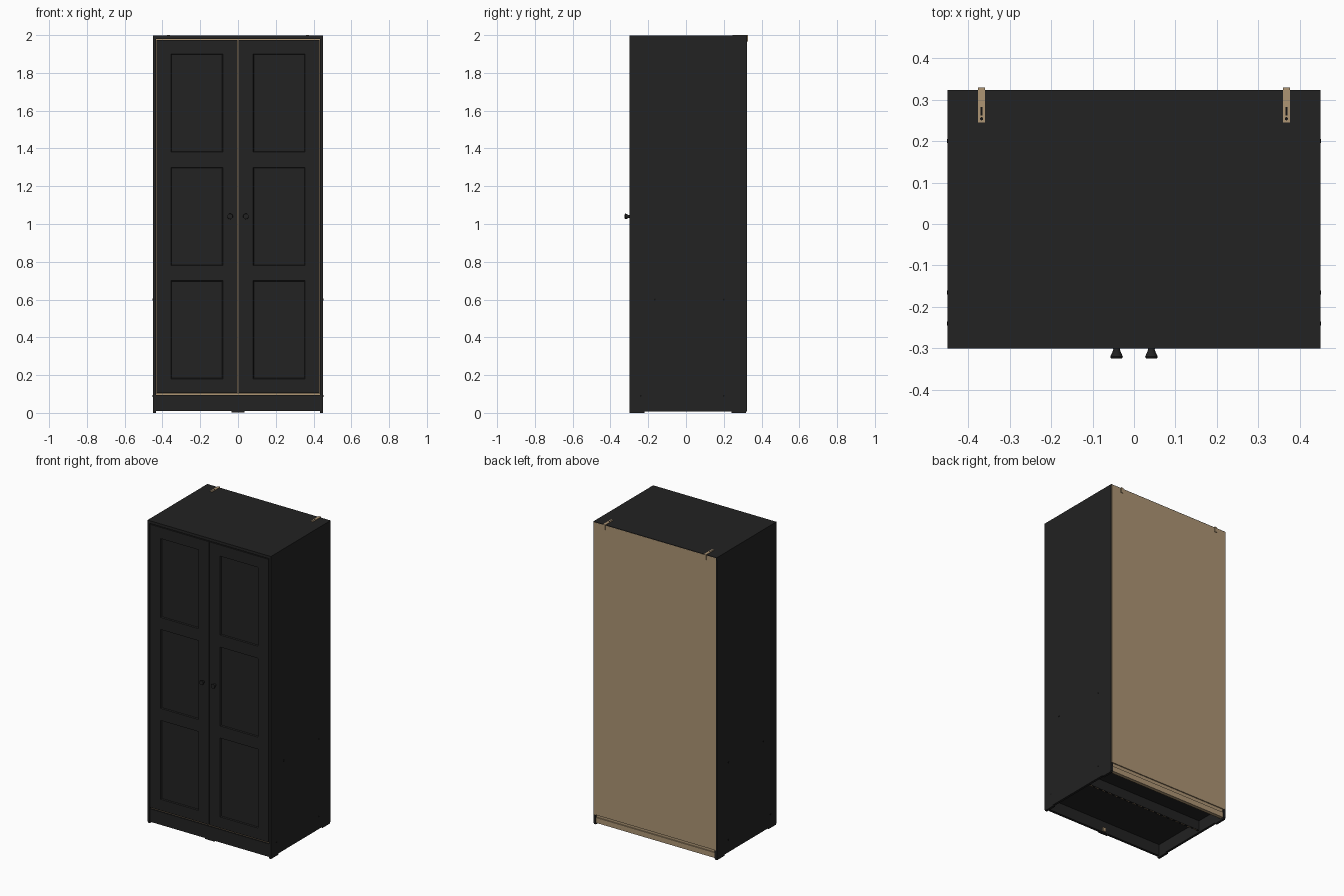
import bpy, bmesh, math
from mathutils import Matrix

cube = bpy.data.objects.get("Cube")
if cube:
    bpy.data.objects.remove(cube, do_unlink=True)


def material(name, rgb):
    m = bpy.data.materials.new(name)
    m.use_nodes = True
    color = (*rgb, 1)
    m.diffuse_color = color
    m.node_tree.nodes["Principled BSDF"].inputs["Base Color"].default_value = color
    return m


BLACK = material("black_brown", (0.016, 0.016, 0.016))
TAN = material("raw_board_tan", (0.42, 0.30, 0.175))
DARK = material("dark_metal", (0.006, 0.006, 0.006))


def finish(name, bm, *mats):
    mesh = bpy.data.meshes.new(name)
    bm.to_mesh(mesh)
    bm.free()
    for m in mats:
        mesh.materials.append(m)
    ob = bpy.data.objects.new(name, mesh)
    bpy.context.collection.objects.link(ob)
    return ob


def box(name, x, y, z, *mats, second=None):
    """Box from ranges; 'second' picks faces by normal for the second material."""
    bm = bmesh.new()
    bmesh.ops.create_cube(bm, size=1)
    for v in bm.verts:
        v.co = [r[0] + (c + 0.5) * (r[1] - r[0]) for c, r in zip(v.co, (x, y, z))]
    bm.normal_update()
    if second:
        for f in bm.faces:
            f.material_index = int(second(f.normal))
    return finish(name, bm, *mats)


def lathe(name, profile, matrix, mat, steps=24):
    """Spin (radius, height) points around the local z axis."""
    bm = bmesh.new()
    verts = [bm.verts.new((r, 0, h)) for r, h in profile]
    edges = [bm.edges.new(p) for p in zip(verts, verts[1:])]
    bmesh.ops.spin(bm, geom=verts + edges, cent=(0, 0, 0), axis=(0, 0, 1),
                   angle=math.tau, steps=steps)
    bmesh.ops.remove_doubles(bm, verts=bm.verts, dist=1e-5)
    bmesh.ops.recalc_face_normals(bm, faces=bm.faces)
    bm.transform(matrix)
    ob = finish(name, bm, mat)
    bpy.ops.object.select_all(action='DESELECT')
    ob.select_set(True)
    bpy.context.view_layer.objects.active = ob
    bpy.ops.object.shade_smooth_by_angle(angle=math.radians(35))
    return ob


def door(name, side):
    """Door sheet with three recessed panels, thickened towards the inside."""
    xs = [side * c for c in (0.002, 0.08, 0.355, 0.432)]
    xs.sort()
    zs = [0.106, 0.18, 0.70, 0.78, 1.30, 1.38, 1.90, 1.974]
    bm = bmesh.new()
    grid = [[bm.verts.new((x, -0.30, z)) for x in xs] for z in zs]
    panels = []
    for j in range(len(zs) - 1):
        for i in range(len(xs) - 1):
            f = bm.faces.new((grid[j][i], grid[j][i + 1],
                              grid[j + 1][i + 1], grid[j + 1][i]))
            if i == 1 and j % 2:
                panels.append(f)
    bm.normal_update()
    bmesh.ops.inset_individual(bm, faces=panels, thickness=0.005, depth=-0.007)
    ob = finish(name, bm, BLACK)
    mod = ob.modifiers.new("thickness", 'SOLIDIFY')
    mod.thickness = 0.016
    mod.offset = -1


# Carcass
box("top_board", (-0.45, 0.45), (-0.30, 0.323), (1.979, 1.997), BLACK)
box("bottom_board", (-0.434, 0.434), (-0.288, 0.315), (0.085, 0.103), BLACK, TAN,
    second=lambda n: n.y < -0.5)
box("back_panel", (-0.446, 0.446), (0.317, 0.324), (0.065, 1.994), TAN)
box("front_plinth", (-0.434, 0.434), (-0.298, -0.282), (0.01, 0.096), BLACK)
box("rear_plinth", (-0.434, 0.434), (0.295, 0.311), (0.01, 0.085), TAN)
box("rear_plinth_ledge", (-0.434, 0.434), (0.311, 0.318), (0.01, 0.045), TAN)
box("support_rail", (-0.434, 0.434), (0.08, 0.092), (0.02, 0.085), BLACK)
for i in range(18):
    x = -0.42 + i * 0.048
    box("support_rail_raw_edge", (x, x + 0.024), (0.083, 0.088), (0.018, 0.021), TAN)
box("centre_foot", (-0.035, 0.035), (-0.296, -0.284), (0.003, 0.01), BLACK)
box("centre_bracket", (-0.01, 0.01), (-0.282, -0.274), (0.015, 0.04), TAN)

for side, word in ((-1, "right"), (1, "left")):
    inner, outer = side * 0.435, side * 0.45
    xr = (min(inner, outer), max(inner, outer))
    box(word + "_side", xr, (-0.30, 0.322), (0.008, 1.979), BLACK)
    for y in (-0.298, 0.24):
        box(word + "_foot", xr, (y, y + 0.078), (0, 0.008), BLACK)
    door(word + "_door", side)

    # Flared door knob
    turn = Matrix.Translation((side * 0.042, -0.298, 1.04)) @ Matrix.Rotation(math.pi / 2, 4, 'X')
    lathe(word + "_knob", [(0, 0), (0.009, 0), (0.008, 0.006), (0.015, 0.022),
                           (0.014, 0.026), (0, 0.027)], turn, BLACK)

    # Bolt caps on the outer side
    for y, z in ((-0.165, 0.6), (0.2, 0.6), (-0.24, 0.09), (0.2, 0.09)):
        turn = Matrix.Translation((side * 0.449, y, z)) @ Matrix.Rotation(side * math.pi / 2, 4, 'Y')
        lathe(word + "_bolt_cap", [(0, 0), (0.005, 0), (0.005, 0.003), (0, 0.003)],
              turn, DARK, 12)

    # Wall bracket bent over the rear edge
    x = side * 0.368
    box(word + "_bracket_top", (x - 0.008, x + 0.008), (0.245, 0.329), (1.997, 1.9995), TAN)
    box(word + "_bracket_tab", (x - 0.008, x + 0.008), (0.324, 0.329), (1.965, 1.997), TAN)
    box(word + "_bracket_slot", (x - 0.002, x + 0.002), (0.262, 0.282), (1.999, 2.0), DARK)
    lathe(word + "_bracket_screw", [(0, 0), (0.004, 0), (0.004, 0.001), (0, 0.001)],
          Matrix.Translation((x, 0.254, 1.999)), DARK, 12)
